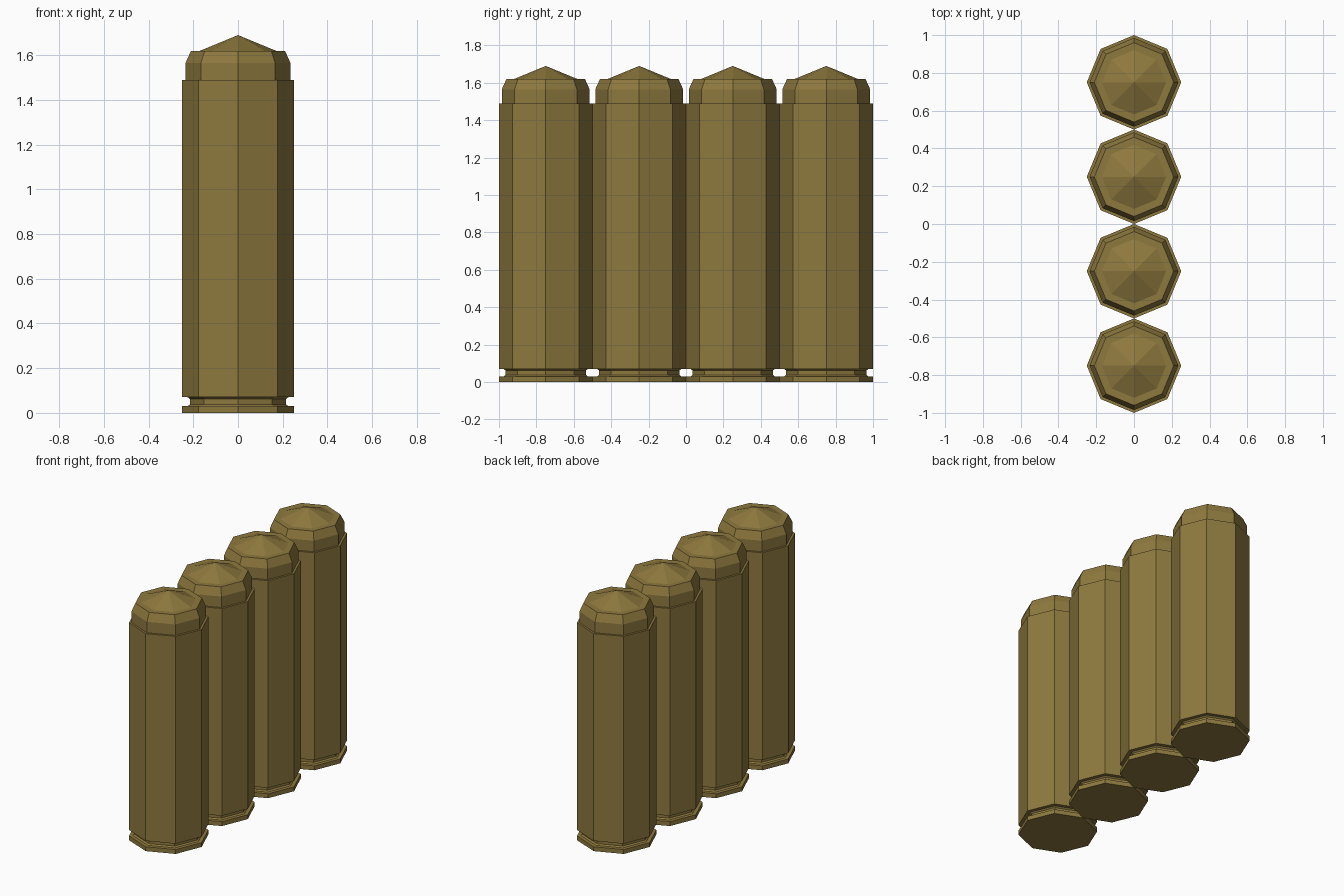
import bpy, bmesh, math

if "Cube" in bpy.data.objects:
    bpy.data.objects.remove(bpy.data.objects["Cube"])

SIDES = 8
brass = bpy.data.materials.new("brass")
brass.diffuse_color = (0.27, 0.19, 0.048, 1)
brass.use_nodes = True
brass.node_tree.nodes["Principled BSDF"].inputs["Base Color"].default_value = brass.diffuse_color

# Half profile (radius, height): rim, extractor groove, case, bullet shoulder
PROFILE = [(0.25, 0.0), (0.25, 0.03), (0.225, 0.03), (0.215, 0.038),
           (0.215, 0.062), (0.225, 0.07), (0.25, 0.07), (0.25, 1.49),
           (0.235, 1.49), (0.235, 1.565), (0.21, 1.62), (0.17, 1.62)]
TIP_Z = 1.69


def make_cartridge(name, y):
    bm = bmesh.new()
    rings = []
    for r, z in PROFILE:
        rings.append([bm.verts.new((r * math.cos(2 * math.pi * i / SIDES),
                                    r * math.sin(2 * math.pi * i / SIDES), z))
                      for i in range(SIDES)])
    # Side walls
    for low, high in zip(rings, rings[1:]):
        for i in range(SIDES):
            j = (i + 1) % SIDES
            bm.faces.new((low[i], low[j], high[j], high[i]))
    # Flat base and pointed tip
    bm.faces.new(rings[0][::-1])
    tip = bm.verts.new((0, 0, TIP_Z))
    for i in range(SIDES):
        bm.faces.new((rings[-1][i], rings[-1][(i + 1) % SIDES], tip))
    mesh = bpy.data.meshes.new(name)
    bm.to_mesh(mesh)
    bm.free()
    mesh.materials.append(brass)
    obj = bpy.data.objects.new(name, mesh)
    obj.location.y = y
    bpy.context.collection.objects.link(obj)


# Row of four cartridges
for n in range(4):
    make_cartridge(f"cartridge_{n + 1}", -0.75 + 0.5 * n)
